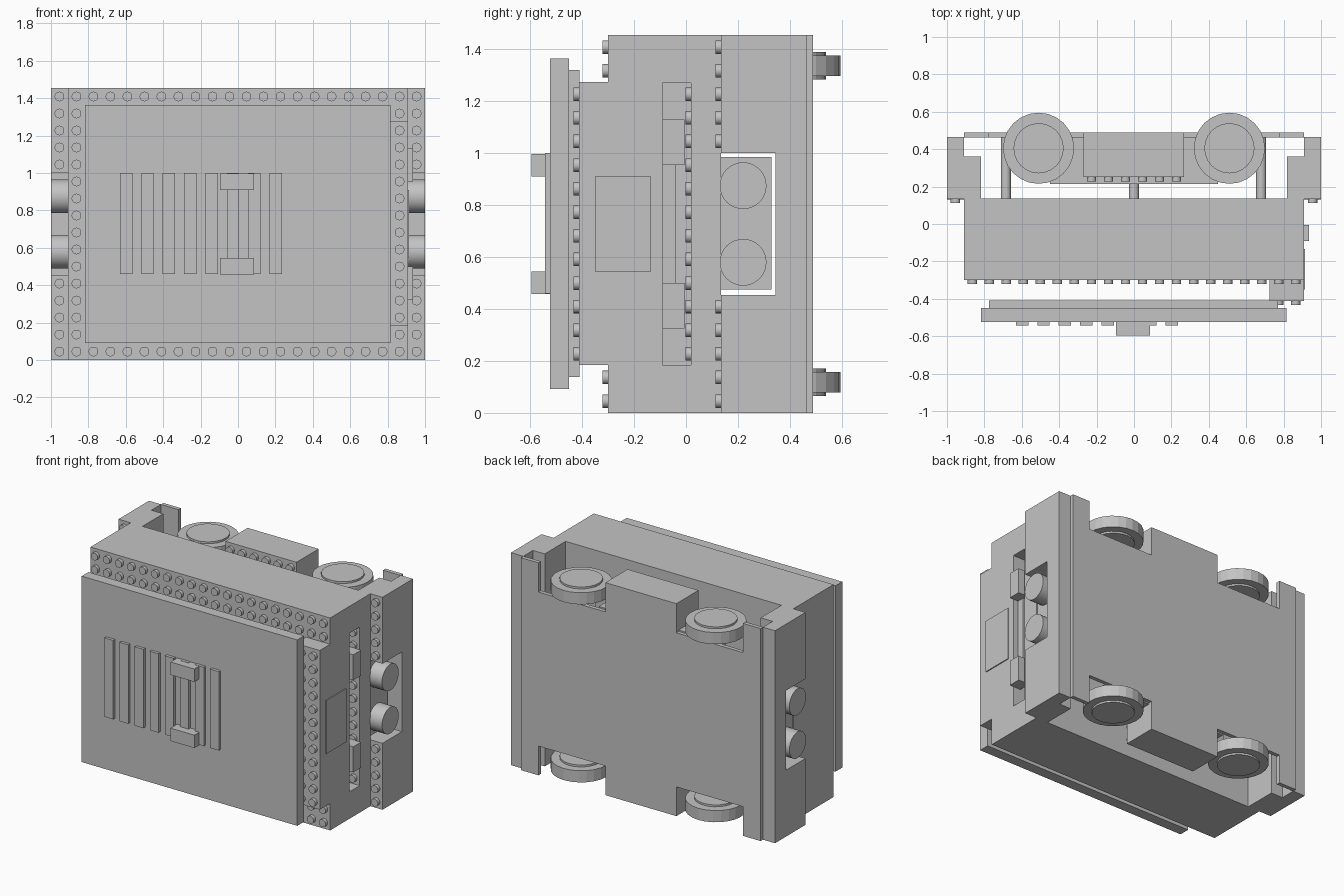
import bpy, bmesh, math
from mathutils import Matrix, Vector

if "Cube" in bpy.data.objects:
    bpy.data.objects.remove(bpy.data.objects["Cube"])

grey = bpy.data.materials.new("mid grey")
grey.diffuse_color = (0.55, 0.55, 0.55, 1)
grey.use_nodes = True
grey.node_tree.nodes["Principled BSDF"].inputs["Base Color"].default_value = grey.diffuse_color
P = 2 / 22          # stud pitch
H = 1.455           # full height


def finish(name, bm, smooth=False):
    me = bpy.data.meshes.new(name)
    bm.to_mesh(me)
    bm.free()
    ob = bpy.data.objects.new(name, me)
    bpy.context.collection.objects.link(ob)
    me.materials.append(grey)
    if smooth:
        bpy.ops.object.select_all(action='DESELECT')
        bpy.context.view_layer.objects.active = ob
        ob.select_set(True)
        bpy.ops.object.shade_smooth_by_angle(angle=math.radians(35))
    return ob


def add_box(bm, x, y, z):
    c = Vector((sum(x), sum(y), sum(z))) / 2
    s = (abs(x[1] - x[0]), abs(y[1] - y[0]), abs(z[1] - z[0]), 1)
    bmesh.ops.create_cube(bm, size=1, matrix=Matrix.Translation(c) @ Matrix.Diagonal(s))


def boxes(name, *specs):
    bm = bmesh.new()
    for s in specs:
        add_box(bm, *s)
    return finish(name, bm)


TURN = {'x': Matrix.Rotation(math.pi / 2, 4, 'Y'),
        'y': Matrix.Rotation(math.pi / 2, 4, 'X'), 'z': Matrix.Identity(4)}


def add_cyl(bm, c, r, depth, axis, n=24):
    bmesh.ops.create_cone(bm, cap_ends=True, segments=n, radius1=r, radius2=r,
                          depth=depth, matrix=Matrix.Translation(c) @ TURN[axis])


def studs(name, y, points):
    bm = bmesh.new()
    for x, z in points:
        add_cyl(bm, (x, y - 0.01, z), 0.026, 0.024, 'y', 14)
    finish(name, bm, True)


def col(i):
    return -1 + P * (i + 0.5)


def row(k):
    return P * (k + 0.5)


def both_ends(z):
    return [z, (H - z[1], H - z[0])]


# main body with a recess on the right side
boxes("body_core", ((-0.908, 0.725), (-0.3, 0.135), (0, H)),
      ((0.725, 0.815), (-0.09, 0.135), (0.185, 1.275)))
for z in both_ends((0, 0.185)):
    boxes("body_right_end", ((0.725, 0.908), (-0.3, 0.135), z))
boxes("recess_back_wall", ((0.815, 0.908), (0.02, 0.135), (0.185, 1.275)))
boxes("right_side_panel", ((0.725, 0.908), (-0.412, -0.09), (0.185, 1.275)))
boxes("side_hatch", ((0.905, 0.915), (-0.35, -0.135), (0.545, 0.91)))
for z in both_ends((0.325, 0.5)):
    boxes("side_bracket", ((0.85, 0.936), (-0.09, -0.005), z))
boxes("side_bar", ((0.815, 0.87), (-0.09, -0.04), (0.5, 0.96)))

# studs on the front edges, the right panel and the recess
studs("front_studs", -0.3,
      [(col(i), row(k)) for i in range(1, 21) for k in range(16)
       if k in (0, 1, 14, 15) or i < 3])
studs("panel_studs", -0.412, [(col(i), row(k)) for i in (19, 20) for k in range(2, 14)])
studs("recess_studs", 0.02, [(col(20), row(k)) for k in range(2, 14)])

# front cover with slats and two grips
boxes("cover_back", ((-0.775, 0.77), (-0.452, -0.41), (0.138, 1.32)))
boxes("cover_plate", ((-0.818, 0.815), (-0.523, -0.45), (0.092, 1.365)))
boxes("cover_slats", *[((x - 0.033, x + 0.033), (-0.543, -0.52), (0.46, 1.0))
                       for x in (-0.598 + 0.1143 * i for i in range(8))])
for z in both_ends((0.457, 0.545)):
    boxes("cover_grip", ((-0.095, 0.086), (-0.595, -0.52), z))

for s in (-1, 1):
    def sx(a, b):
        return tuple(sorted((s * a, s * b)))

    # side skirts with an opening for the twin pipes
    specs = [(sx(0.908, 1), (0.345, 0.465), (0.455, 1.0)),
             (sx(0.818, 0.908), (0.345, 0.36), (0.455, 1.0))]
    for z in ((0, 0.455), (1.0, H)):
        specs += [(sx(0.908, 1), (0.135, 0.465), z), (sx(0.818, 0.908), (0.135, 0.36), z)]
    boxes("side_skirt", *specs)
    boxes("pipe_mount", (sx(0.818, 0.9), (0.135, 0.33), (0.475, 0.985)))
    bm = bmesh.new()
    for z in (0.58, 0.875):
        add_cyl(bm, (s * 0.915, 0.22, z), 0.09, 0.17, 'x', 32)
    finish("side_pipes", bm, True)
    studs("skirt_studs", 0.135,
          [(s * col(21), row(k)) for k in range(16) if k < 5 or k > 10])

# underside plate, notched at the wheels
boxes("underside_plate", ((-0.908, 0.908), (0.463, 0.49), (0.2, H - 0.2)))
for z in both_ends((0, 0.2)):
    for x in ((-0.908, -0.775), (0.775, 0.908)):
        boxes("underside_corner", (x, (0.463, 0.49), z))

# axle blocks between the wheels
for z in both_ends((0, 0.2)):
    boxes("axle_block", ((-0.27, 0.268), (0.25, 0.49), z))
for z in both_ends((0.19, 0.36)):
    boxes("axle_beam", ((-0.45, 0.45), (0.215, 0.34), z),
          ((-0.335, 0.335), (0.34, 0.465), z))
studs("axle_studs", 0.25, [(col(i), row(k)) for i in range(8, 14) for k in (0, 1, 14, 15)])

# posts joining body and underside
for z in (0.32, H - 0.32):
    bm = bmesh.new()
    for x, y in ((-0.685, 0.465), (0, 0.23), (0.68, 0.465)):
        add_cyl(bm, (x, (0.13 + y) / 2, z), 0.027, y - 0.13, 'y', 16)
    finish("chassis_posts", bm, True)

# wheels
for x in (-0.51, 0.51):
    for z in (0.118, H - 0.118):
        bm = bmesh.new()
        add_cyl(bm, (x, 0.405, z), 0.19, 0.08, 'z', 24)
        finish("tyre", bm)
        bm = bmesh.new()
        add_cyl(bm, (x, 0.405, z), 0.134, 0.106, 'z', 24)
        finish("wheel_hub", bm)
